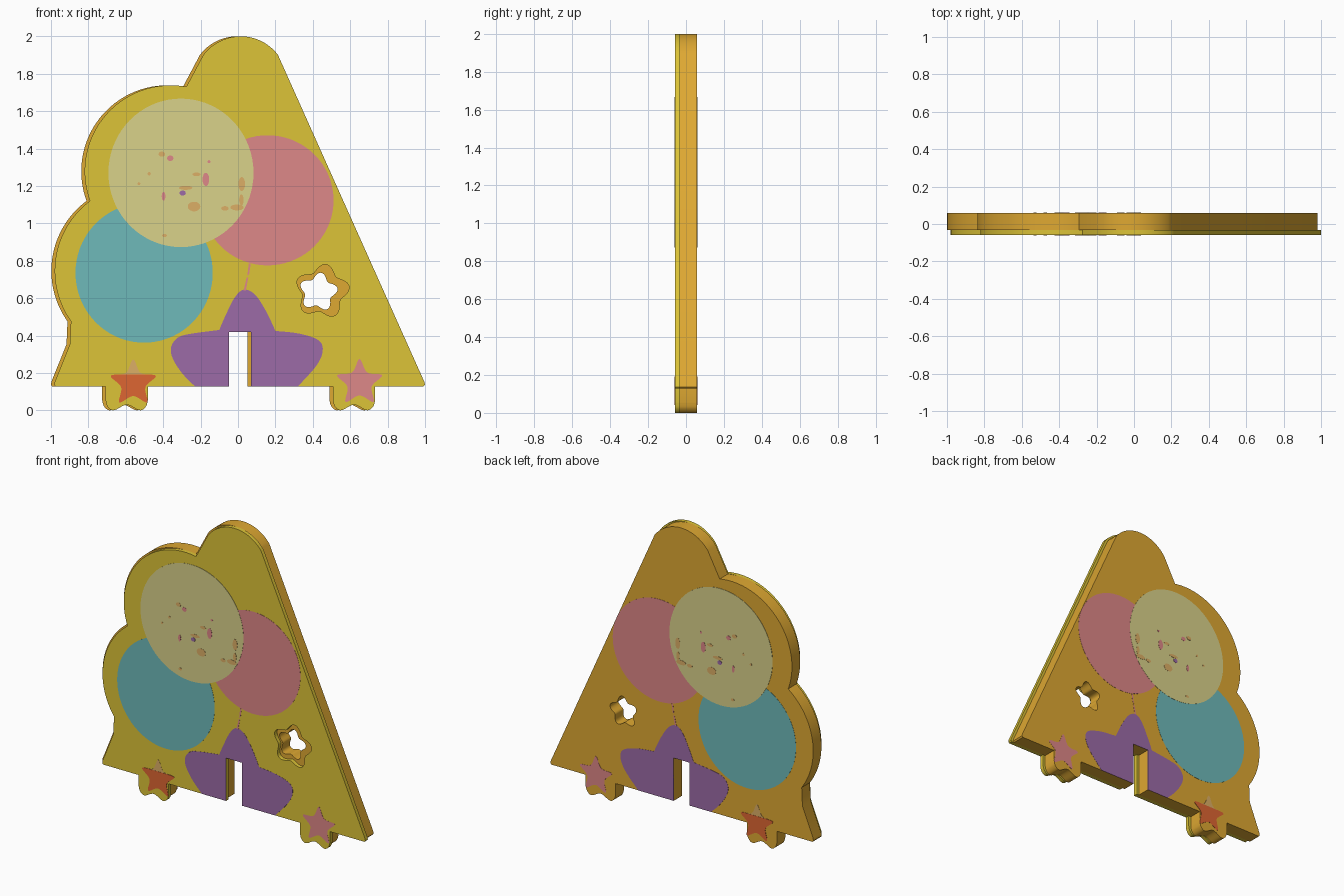
import bpy, math
from math import radians, cos, sin, pi

if "Cube" in bpy.data.objects:
    bpy.data.objects.remove(bpy.data.objects["Cube"])


def material(name, r, g, b):
    m = bpy.data.materials.new(name)
    lin = [((c / 255 + 0.055) / 1.055) ** 2.4 for c in (r, g, b)]
    m.diffuse_color = (*lin, 1)
    m.use_nodes = True
    m.node_tree.nodes["Principled BSDF"].inputs["Base Color"].default_value = m.diffuse_color
    return m


YELLOW = material("yellow", 220, 195, 55)
GOLD = material("gold", 222, 168, 50)
TEAL = material("teal", 110, 186, 186)
PINK = material("pink", 222, 136, 136)
CREAM = material("cream", 218, 210, 138)
PURPLE = material("purple", 156, 107, 167)
ORANGE = material("orange", 222, 102, 50)
TAN = material("tan", 220, 175, 102)

FRONT, SPLIT, BACK = -0.0575, -0.031, 0.0575
SHIFT = 0.018   # the front layer sits slightly to the right


def slab(name, loops, y0, y1, mat, dx=0.0):
    """Filled outline in the XZ plane (later loops are holes), from y0 to y1."""
    cu = bpy.data.curves.new(name, 'CURVE')
    cu.dimensions = '2D'
    cu.fill_mode = 'BOTH'
    cu.extrude = (y1 - y0) / 2
    for loop in loops:
        sp = cu.splines.new('POLY')
        sp.points.add(len(loop) - 1)
        for p, (x, z) in zip(sp.points, loop):
            p.co = (x + dx, z, 0, 1)
        sp.use_cyclic_u = True
    tmp = bpy.data.objects.new(name + "_curve", cu)
    bpy.context.collection.objects.link(tmp)
    dg = bpy.context.evaluated_depsgraph_get()
    me = bpy.data.meshes.new_from_object(tmp.evaluated_get(dg))
    bpy.data.objects.remove(tmp)
    for v in me.vertices:
        x, z, d = v.co
        v.co = (x, (y0 + y1) / 2 - d, z)
    me.materials.clear()
    me.materials.append(mat)
    me.shade_smooth()
    me.set_sharp_from_angle(angle=radians(30))
    ob = bpy.data.objects.new(name, me)
    bpy.context.collection.objects.link(ob)
    return ob


def arc(cx, cz, rx, rz, a0, a1, n=40):
    return [(cx + rx * cos(radians(a0 + (a1 - a0) * i / n)),
             cz + rz * sin(radians(a0 + (a1 - a0) * i / n))) for i in range(n + 1)]


def ellipse(cx, cz, rx, rz, n=72):
    return arc(cx, cz, rx, rz, 0, 360, n)[:-1]


def smooth(pts, closed=False, n=6):
    """Catmull-Rom curve through the points."""
    k = len(pts)
    get = (lambda i: pts[i % k]) if closed else (lambda i: pts[max(0, min(k - 1, i))])
    out = []
    for i in range(k if closed else k - 1):
        a, b, c, d = (get(i + j) for j in (-1, 0, 1, 2))
        for s in range(n):
            t = s / n
            out.append(tuple(0.5 * (2 * q + (r - p) * t + (2 * p - 5 * q + 4 * r - u) * t * t
                                    + (3 * q - p - 3 * r + u) * t ** 3)
                             for p, q, r, u in zip(a, b, c, d)))
    return out if closed else out + [pts[-1]]


def wavy_star(cx, cz, r, amp, turn, n=60):
    out = []
    for i in range(n):
        a = 2 * pi * i / n
        q = r + amp * cos(5 * (a - radians(turn)))
        out.append((cx + q * cos(a), cz + q * sin(a)))
    return out


def star(cx, cz, r=0.127, inner=0.068):
    pts = []
    for i in range(10):
        q = inner if i % 2 else r
        a = radians(90 + 36 * i)
        pts.append((cx + q * cos(a), cz + q * sin(a)))
    return smooth(pts, True)


def foot(cx):
    half = [(0.113, 0.128), (0.113, 0.055), (0.105, 0.025), (0.085, 0.004), (0.06, 0.003)]
    mid = [(0.0, 0.03)]
    rest = half[1:] + mid + [(-x, z) for x, z in reversed(half[1:])]
    return [(cx + x, z) for x, z in [half[0]] + smooth(rest) + [(-0.113, 0.128)]]


# body outline: two balloon bulges, rounded peak, sloping side, feet and slot
SLOT = [(0.052, 0.128), (0.052, 0.42), (-0.067, 0.42), (-0.067, 0.128)]
outline = ([(-0.993, 0.128), (-1.0, 0.137), (-0.997, 0.155), (-0.917, 0.353)]
           + arc(-0.533, 0.746, 0.465, 0.465, 215.5, 126.5)
           + arc(-0.378, 1.278, 0.46, 0.46, 199.5, 79.5)
           + arc(-0.004, 1.75, 0.25, 0.25, 143, 37, 24)
           + [(0.978, 0.153), (0.982, 0.137), (0.974, 0.128)]
           + foot(0.602) + SLOT + foot(-0.613))
slab("back_board", [outline, wavy_star(0.43, 0.633, 0.088, 0.016, 82)], SPLIT, BACK, GOLD)
slab("front_board", [outline, wavy_star(0.432, 0.636, 0.126, 0.02, 82)],
     FRONT, SPLIT, YELLOW, SHIFT)


def painted(name, loop, mat, level=1, back_dx=0.0):
    """Thin plate on both the front and the back."""
    t = 0.0012 * level
    slab(name + "_front", [loop], FRONT - t, FRONT + 0.001, mat)
    slab(name + "_back", [loop], BACK - 0.001, BACK + t, mat, back_dx)


# balloons
painted("pink_balloon", ellipse(0.158, 1.123, 0.353, 0.348), PINK, 1)
painted("teal_balloon", ellipse(-0.502, 0.735, 0.367, 0.373), TEAL, 1)
painted("cream_balloon", ellipse(-0.305, 1.27, 0.388, 0.397), CREAM, 2)

# balloon string
painted("string_upper", [(0.057, 0.785), (0.068, 0.785), (0.06, 0.73), (0.05, 0.72)], PINK)
painted("string_lower", [(0.046, 0.71), (0.055, 0.71), (0.042, 0.64), (0.03, 0.64)], PINK)

# confetti inside the cream balloon: x, z, half width, half height, colour
confetti = [(-.362, 1.348, .017, .015, PINK), (-.172, 1.235, .018, .036, PINK),
            (-.398, 1.145, .010, .024, PINK), (-.155, 1.33, .008, .008, PINK),
            (-.296, 1.162, .017, .014, PURPLE), (-.407, 1.37, .018, .014, TAN),
            (-.28, 1.19, .036, .011, TAN), (.02, 1.21, .018, .038, TAN),
            (-.005, 1.085, .036, .016, TAN), (.018, 1.125, .012, .03, TAN),
            (-.235, 1.09, .034, .026, TAN), (-.222, 1.262, .022, .010, TAN),
            (-.07, 1.08, .02, .012, TAN), (-.393, .935, .013, .009, TAN),
            (-.475, 1.265, .009, .009, TAN), (-.53, 1.212, .008, .008, TAN)]
for i, (x, z, w, h, m) in enumerate(confetti):
    painted(f"confetti_{i + 1}", ellipse(x, z, w, h, 14), m, 3)

# purple three-lobed bow around the slot
bow = (smooth([(-.23, .128), (-.30, .2), (-.35, .28), (-.357, .34), (-.32, .39), (-.25, .41), (-.1, .43)])
       + smooth([(-.1, .43), (-.07, .50), (-.02, .6), (.03, .645), (.09, .62), (.15, .53), (.2, .425)])[1:]
       + smooth([(.2, .425), (.33, .41), (.43, .375), (.453, .32), (.42, .24), (.32, .128)])[1:])
slab("bow_front", [bow + [(x + SHIFT, z) for x, z in SLOT]], FRONT - 0.0012, FRONT + 0.001, PURPLE)
slab("bow_back", [bow + SLOT], BACK - 0.001, BACK + 0.0012, PURPLE)

# stars on the feet
left_star = star(-0.56, 0.145)
painted("left_star", left_star, TAN, 1, -0.015)
painted("left_star_lower", [p for p in left_star if p[1] <= 0.192], ORANGE, 2, -0.015)
painted("right_star", star(0.65, 0.148), PINK, 1, -0.012)
